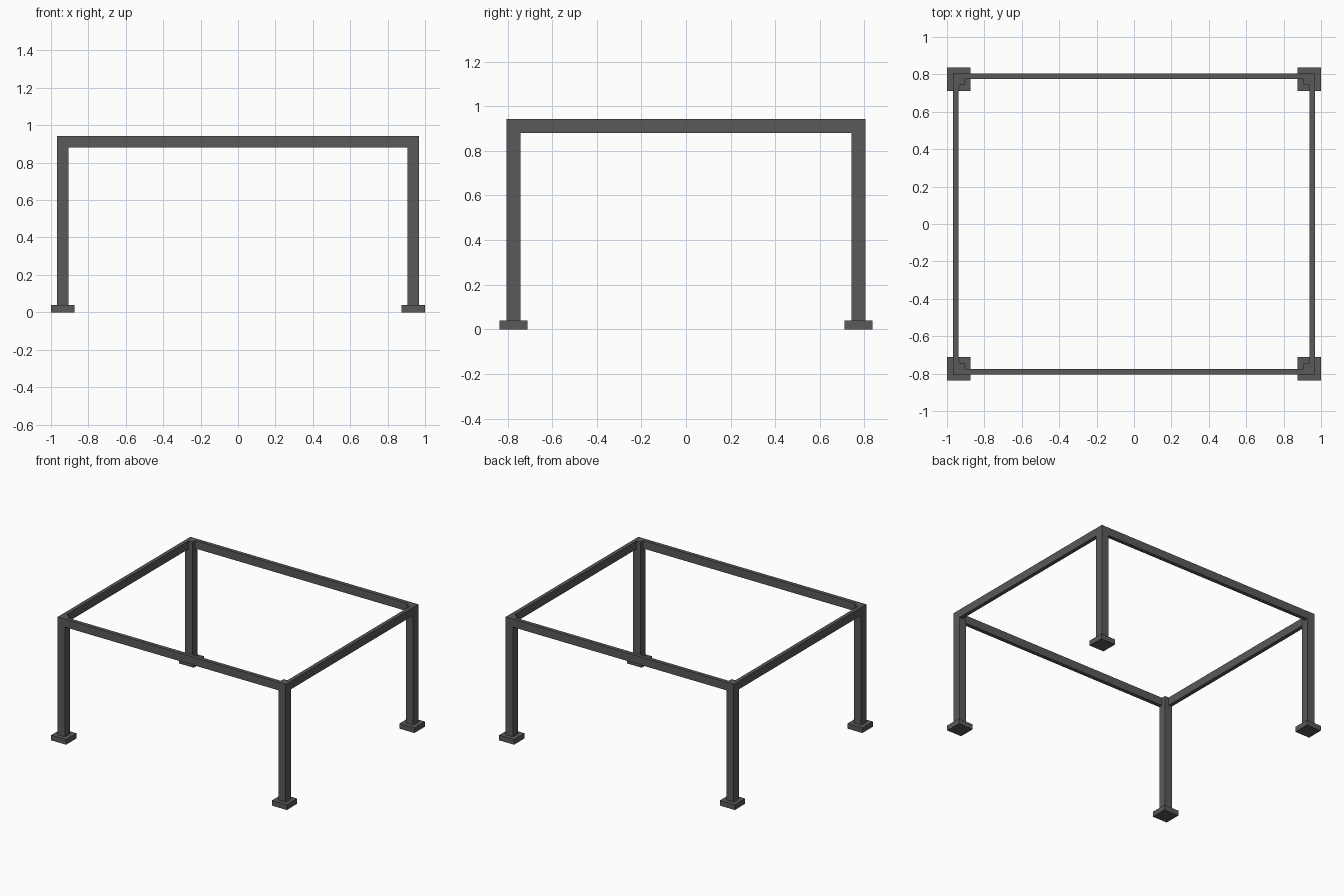
import bpy

if "Cube" in bpy.data.objects:
    bpy.data.objects.remove(bpy.data.objects["Cube"])

DARK = bpy.data.materials.new("dark_steel")
DARK.diffuse_color = (0.1, 0.1, 0.1, 1)
DARK.use_nodes = True
DARK.node_tree.nodes["Principled BSDF"].inputs["Base Color"].default_value = DARK.diffuse_color

LX, LY = 0.9365, 0.773   # leg centres
H = 0.031                # half leg width
TOP, RAIL_LOW, FOOT_TOP = 0.943, 0.881, 0.04
T = 0.029                # rail thickness


def box(name, lo, hi):
    centre = [(a + b) / 2 for a, b in zip(lo, hi)]
    bpy.ops.mesh.primitive_cube_add(size=1, location=centre)
    ob = bpy.context.object
    ob.name = name
    ob.scale = [b - a for a, b in zip(lo, hi)]
    bpy.ops.object.transform_apply(location=True, rotation=False, scale=True)
    ob.data.materials.append(DARK)


# Square legs standing on square foot pads
for sy, fb in ((-1, "front"), (1, "back")):
    for sx, lr in ((-1, "left"), (1, "right")):
        x, y = sx * LX, sy * LY
        box(f"{fb}_{lr}_leg", (x - H, y - H, FOOT_TOP), (x + H, y + H, TOP))
        f = 0.0630
        box(f"{fb}_{lr}_foot", (x - f, y - f, 0), (x + f, y + f, FOOT_TOP))

# Thin rails flush with the outer leg faces
for s, name in ((-1, "front_rail"), (1, "back_rail")):
    y = s * (LY + H - T / 2)
    box(name, (-LX + H, y - T / 2, RAIL_LOW), (LX - H, y + T / 2, TOP))
for s, name in ((-1, "left_rail"), (1, "right_rail")):
    x = s * (LX + H - T / 2)
    box(name, (x - T / 2, -LY + H, RAIL_LOW), (x + T / 2, LY - H, TOP))
